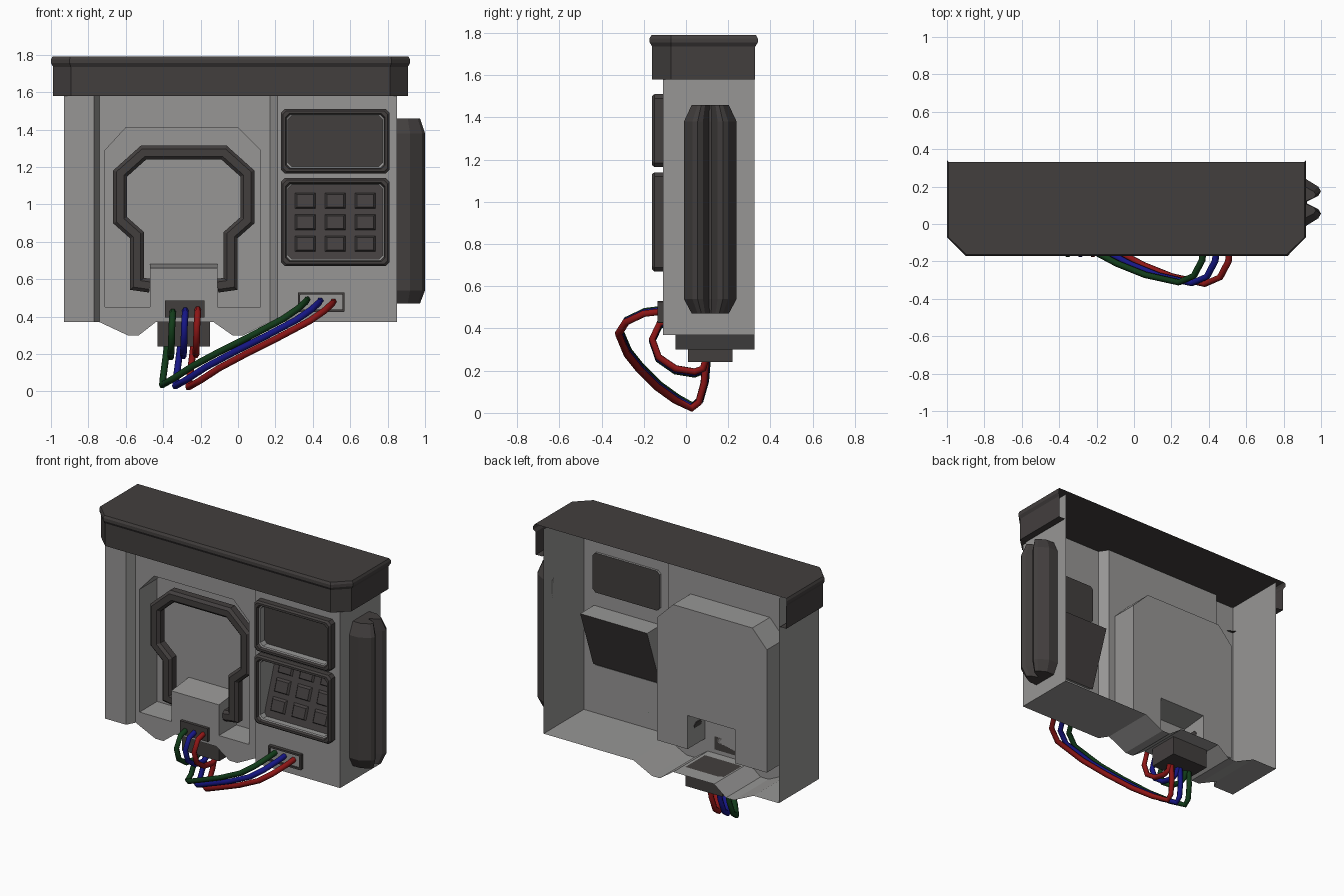
import bpy, bmesh, math
from mathutils import Vector

if "Cube" in bpy.data.objects:
    bpy.data.objects.remove(bpy.data.objects["Cube"])


def material(name, rgb):
    m = bpy.data.materials.new(name)
    m.diffuse_color = (*rgb, 1)
    m.use_nodes = True
    m.node_tree.nodes["Principled BSDF"].inputs["Base Color"].default_value = m.diffuse_color
    return m


GRAY = material("light grey metal", (0.31, 0.305, 0.30))
DARK = material("dark charcoal", (0.055, 0.049, 0.048))
RED = material("red cable", (0.27, 0.008, 0.008))
BLUE = material("blue cable", (0.008, 0.008, 0.24))
GREEN = material("green cable", (0.006, 0.045, 0.01))


def finish(name, bm, mat, recalc=True):
    if recalc:
        bmesh.ops.recalc_face_normals(bm, faces=bm.faces)
    me = bpy.data.meshes.new(name)
    bm.to_mesh(me)
    bm.free()
    me.materials.append(mat)
    ob = bpy.data.objects.new(name, me)
    bpy.context.collection.objects.link(ob)
    return ob


def faces(name, polys, mat):
    """Separate polygons, welded into one sheet."""
    bm = bmesh.new()
    for p in polys:
        bm.faces.new([bm.verts.new(v) for v in p])
    bmesh.ops.remove_doubles(bm, verts=bm.verts, dist=1e-4)
    return finish(name, bm, mat)


def loft(name, loops, mat, closed=True, start=False, end=False):
    """Skin a list of equal-length loops."""
    bm = bmesh.new()
    rows = [[bm.verts.new(v) for v in lp] for lp in loops]
    n = len(rows[0])
    for a, b in zip(rows, rows[1:]):
        for i in range(n if closed else n - 1):
            j = (i + 1) % n
            bm.faces.new((a[i], a[j], b[j], b[i]))
    if start:
        bm.faces.new(rows[0])
    if end:
        bm.faces.new(rows[-1])
    return finish(name, bm, mat)


def sheet(name, loops, y, mat):
    """Flat front-facing sheet; the first loop is the outline, the rest are holes."""
    bm = bmesh.new()
    for lp in loops:
        vs = [bm.verts.new((x, y, z)) for x, z in lp]
        for i in range(len(vs)):
            bm.edges.new((vs[i - 1], vs[i]))
    bmesh.ops.triangle_fill(bm, use_beauty=True, edges=bm.edges[:], normal=(0, -1, 0))
    for f in bm.faces:
        f.normal_update()
        if f.normal.y > 0:
            f.normal_flip()
    return finish(name, bm, mat, recalc=False)


def box(name, x0, x1, y0, y1, z0, z1, mat):
    lp = [(x0, y0), (x1, y0), (x1, y1), (x0, y1)]
    return loft(name, [[(x, y, z) for x, y in lp] for z in (z0, z1)], mat, start=True, end=True)


def cut_rect(x0, x1, z0, z1, o=0.0, c=0.02):
    """Rectangle with cut corners, inset by o."""
    x0, x1, z0, z1 = x0 + o, x1 - o, z0 + o, z1 - o
    return [(x0 + c, z0), (x1 - c, z0), (x1, z0 + c), (x1, z1 - c),
            (x1 - c, z1), (x0 + c, z1), (x0, z1 - c), (x0, z0 + c)]


def at_y(lp, y):
    return [(x, y, z) for x, z in lp]


# --- body shell (open at the back) ---
B, T, F, C, R = 0.37, 1.77, -0.11, -0.05, 0.325   # bottom, top, front, centre panel, rear


def wall(x0, y0, x1, y1):
    return [(x0, y0, B), (x1, y1, B), (x1, y1, T), (x0, y0, T)]


faces("left_shell", [wall(-.93, R, -.93, F), wall(-.93, F, -.77, F), wall(-.77, F, -.74, C)], GRAY)
faces("right_shell", [wall(.17, C, .21, F), wall(.85, F, .85, R)], GRAY)

# wavy floor
wave = [(-.74, B), (-.59, .30), (-.53, .30), (-.44, B), (-.13, B), (-.03, .30), (.03, .30), (.17, B)]
floor = [(-.93, B)] + wave + [(.85, B)]
loft("wavy_floor", [at_y(floor, C), at_y(floor, R)], GRAY, closed=False)
faces("floor_front_strips", [[(a, F, B), (b, F, B), (c, C, B), (d, C, B)] for a, b, c, d in
                             ((-.93, -.77, -.74, -.93), (.21, .85, .85, .17))], GRAY)

# centre panel with the recess pocket; the handle block is the notch in its outline
pocket = [(-.71, .45), (-.71, 1.29), (-.60, 1.41), (0, 1.41), (.12, 1.29), (.12, .45),
          (-.11, .45), (-.11, .66), (-.47, .66), (-.47, .45)]
deep = [(x, .68 if z == .66 else z) for x, z in pocket]
sheet("centre_panel", [wave + [(.17, T), (-.74, T)], pocket], C, GRAY)
loft("recess_walls", [at_y(pocket, C), at_y(deep, .14)], GRAY)
sheet("recess_back", [deep], .14, GRAY)

# right panel with two openings
screen = (.23, .81, 1.165, 1.51)
keypad = (.23, .81, .67, 1.14)
sheet("right_panel", [[(.21, B), (.85, B), (.85, T), (.21, T)],
                      cut_rect(*screen, .037), cut_rect(*keypad, .037)], F, GRAY)
for name, r in (("screen", screen), ("keypad", keypad)):
    steps = ((0, F), (0, -.15), (.01, -.162), (.024, -.162), (.03, -.145))
    loft(name + "_frame", [at_y(cut_rect(*r, o), y) for o, y in steps], DARK)
    loft(name + "_trim", [at_y(cut_rect(*r, o), y) for o, y in
                          ((.03, -.145), (.037, -.14), (.037, -.095))], GRAY)
sheet("screen_glass", [cut_rect(*screen, .037)], -.095, DARK)

# tilted keypad and its housing
kx0, kx1, kz0, kz1, ky0, ky1 = .267, .773, .707, 1.103, -.10, .04
faces("keypad_plate", [[(kx0, ky0, kz0), (kx1, ky0, kz0), (kx1, ky1, kz1), (kx0, ky1, kz1)]], DARK)
faces("keypad_housing", [[(kx0, F, kz1), (kx1, F, kz1), (kx1, ky1, kz1), (kx0, ky1, kz1)]] +
      [[(x, ky0, kz0), (x, ky1, kz1), (x, F, kz1)] for x in (kx0, kx1)], GRAY)
for i in range(3):
    for j in range(3):
        def key(dx, dz, out):
            pts = []
            for sx, sz in ((-1, -1), (1, -1), (1, 1), (-1, 1)):
                z = .79 + .115 * j + sz * dz
                y = ky0 + (z - kz0) / (kz1 - kz0) * (ky1 - ky0) - out
                pts.append((.36 + .16 * i + sx * dx, y, z))
            return pts
        loft("keypad_key", [key(.055, .042, 0), key(.045, .033, .014)], DARK, end=True)


# --- overhanging cap, open at the back ---
def cap_loop(o, z):
    return [(x, y, z) for x, y in ((-1 + o, .34 - min(o, .015)), (-1 + o, -.07), (-.9 + o * .5, -.172 + o),
                                   (.82 - o * .5, -.172 + o), (.92 - o, -.07), (.92 - o, .34 - min(o, .015)))]


loft("top_cap", [cap_loop(*p) for p in ((.06, 1.58), (.012, 1.58), (.012, 1.735), (0, 1.755),
                                        (0, 1.775), (.008, 1.79))], DARK, closed=False, end=True)

# --- side pad with a groove down the middle ---
half = [(.85, -.125), (.92, -.125), (.985, -.085), (1.0, -.06), (.985, -.035), (.925, -.006)]
section = half + [(x, -y) for x, y in reversed(half)]
loft("side_pad", [[(.85 + (x - .85) * sx, .115 + y * sy, z) for x, y in section] for z, sx, sy in
                  ((.47, .82, .7), (.54, 1, 1), (1.38, 1, 1), (1.46, .82, .7))], DARK, start=True, end=True)

# --- keyhole-shaped carry handle ---
side = [(.18, .565), (.25, .575), (.25, .835), (.34, .915), (.34, 1.165), (.215, 1.277)]
path = [Vector((-.29 - x, z)) for x, z in side] + [Vector((-.29 + x, z)) for x, z in reversed(side)]
tube = cut_rect(-.037, .037, -.04, .04, 0, .017)
rings = []
for i, p in enumerate(path):
    d0 = (p - path[i - 1]).normalized() if i else (path[1] - p).normalized()
    d1 = (path[i + 1] - p).normalized() if i + 1 < len(path) else d0
    t = (d0 + d1).normalized()
    n = Vector((-t.y, t.x)) / max(t.dot(d0), .5)
    rings.append([(p.x + n.x * a, .03 + b, p.y + n.y * a) for a, b in tube])
loft("carry_handle", rings, DARK, start=True, end=True)

# --- sockets ---
box("block_socket", -.39, -.18, -.07, C, .395, .485, DARK)
box("underside_connector", -.43, -.15, .01, .22, .24, .37, DARK)
port = (.32, .57, .425, .53)
loft("wall_socket_rim", [at_y(cut_rect(*port, o, .004), y) for o, y in
                         ((0, F), (0, -.135), (.012, -.135), (.012, -.125))], DARK)
sheet("wall_socket_face", [cut_rect(*port, .012, .004)], -.125, GRAY)


# --- cables ---
def cable(name, pts, mat, r=.018):
    cu = bpy.data.curves.new(name, 'CURVE')
    cu.dimensions = '3D'
    cu.bevel_depth, cu.bevel_resolution, cu.use_fill_caps = r, 1, True
    sp = cu.splines.new('POLY')
    sp.points.add(len(pts) - 1)
    for q, p in zip(sp.points, pts):
        q.co = (*p, 1)
    tmp = bpy.data.objects.new(name + "_guide", cu)
    bpy.context.collection.objects.link(tmp)
    me = bpy.data.meshes.new_from_object(tmp)
    bpy.data.objects.remove(tmp)
    me.materials.clear()
    me.materials.append(mat)
    bpy.context.collection.objects.link(bpy.data.objects.new(name, me))


long_path = [(.51, -.12, .48), (.505, -.2, .47), (.46, -.285, .43), (.38, -.32, .375), (.2, -.28, .28),
             (.05, -.22, .205), (-.1, -.14, .125), (-.2, -.05, .06), (-.265, .025, .022),
             (-.262, .06, .05), (-.25, .085, .14), (-.235, .095, .26)]
short_path = [(-.215, -.06, .44), (-.215, -.125, .425), (-.22, -.16, .35), (-.222, -.13, .265),
              (-.225, -.05, .21), (-.225, .04, .195), (-.225, .08, .21), (-.225, .095, .26)]
for k, (name, mat) in enumerate((("red", RED), ("blue", BLUE), ("green", GREEN))):
    cable(name + "_long_cable", [(x - .07 * k, y + .004 * k, z + .006 * k) for x, y, z in long_path], mat)
    cable(name + "_short_cable", [(x - .067 * k, y, z - .006 * k) for x, y, z in short_path], mat)
